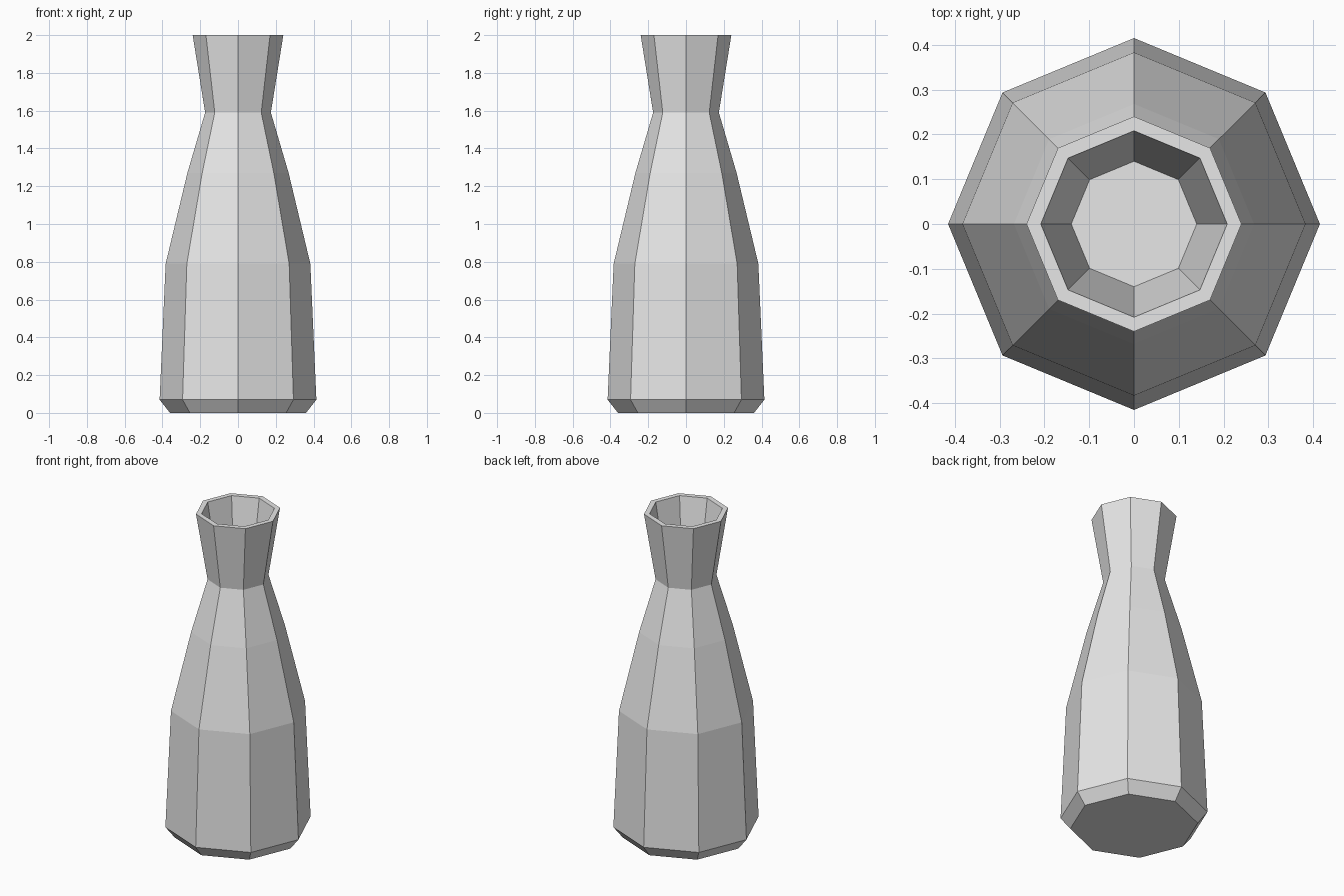
import bpy
import bmesh
from math import cos, sin, tau

cube = bpy.data.objects.get("Cube")
if cube:
    bpy.data.objects.remove(cube, do_unlink=True)

SIDES = 8

# Single glaze colour
glaze = bpy.data.materials.new("light_grey")
glaze.use_nodes = True
colour = (0.8, 0.8, 0.8, 1)
glaze.diffuse_color = colour
glaze.node_tree.nodes["Principled BSDF"].inputs["Base Color"].default_value = colour

# Profile (radius, height): base, body, neck, lip, then down inside the mouth
profile = [
    (0.36, 0.0), (0.415, 0.07), (0.383, 0.79), (0.268, 1.27),
    (0.174, 1.59), (0.24, 2.0), (0.208, 2.0), (0.14, 1.59),
]

# Faceted vase: rings joined by quads, capped at the base and inside the neck
bm = bmesh.new()
rings = [
    [bm.verts.new((r * cos(tau * i / SIDES), r * sin(tau * i / SIDES), z))
     for i in range(SIDES)]
    for r, z in profile
]
for low, high in zip(rings, rings[1:]):
    for i in range(SIDES):
        j = (i + 1) % SIDES
        bm.faces.new((low[i], low[j], high[j], high[i]))
bm.faces.new(rings[0][::-1])
bm.faces.new(rings[-1])
bmesh.ops.recalc_face_normals(bm, faces=bm.faces)

mesh = bpy.data.meshes.new("vase")
bm.to_mesh(mesh)
bm.free()
mesh.materials.append(glaze)
vase = bpy.data.objects.new("vase", mesh)
bpy.context.collection.objects.link(vase)
